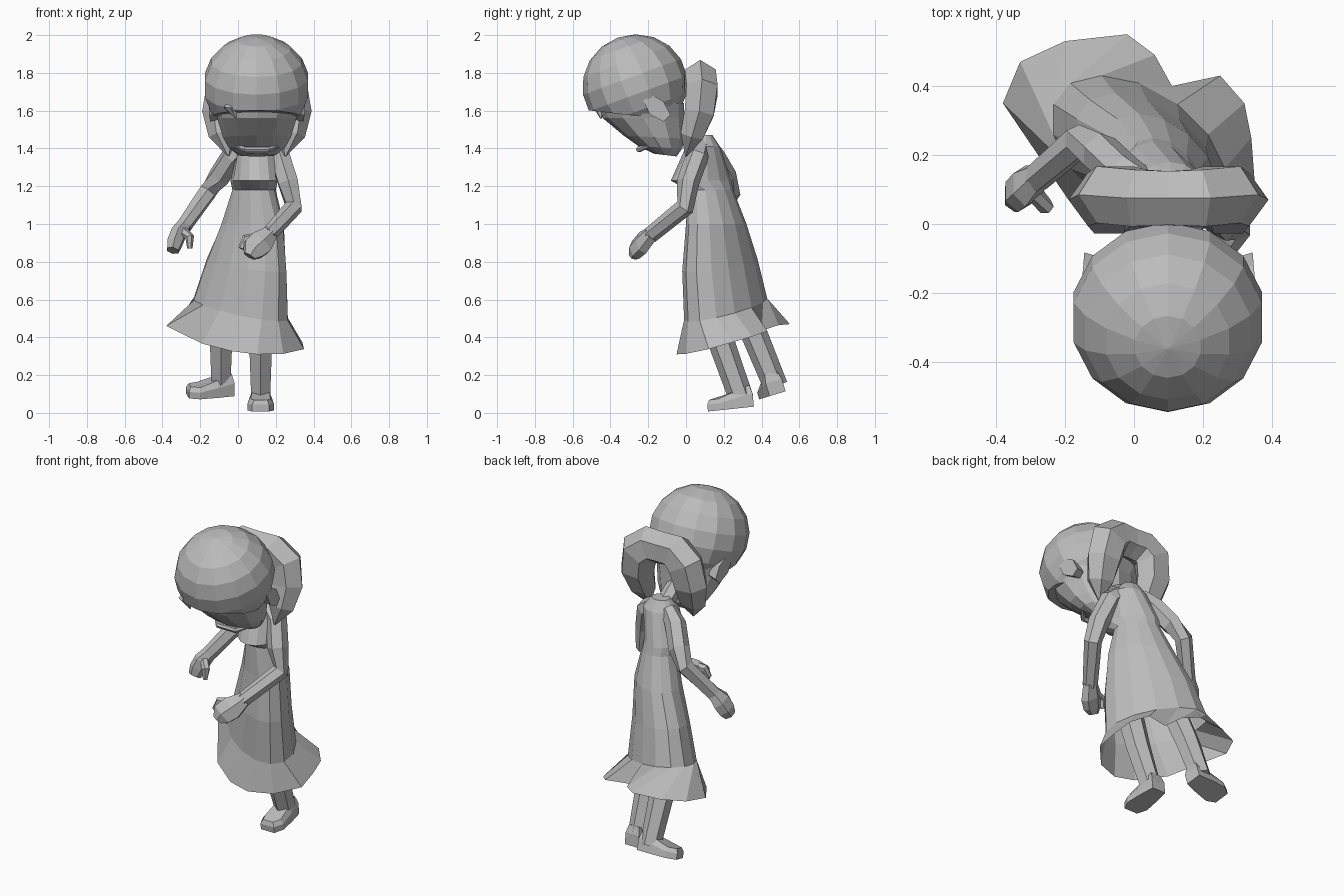
import bpy, bmesh
from math import cos, sin, pi, radians, sqrt
from mathutils import Vector, Matrix

cube = bpy.data.objects.get("Cube")
if cube:
    bpy.data.objects.remove(cube, do_unlink=True)

grey = bpy.data.materials.new("plain grey")
grey.use_nodes = True
grey.diffuse_color = (0.5, 0.5, 0.5, 1)
grey.node_tree.nodes["Principled BSDF"].inputs["Base Color"].default_value = (0.5, 0.5, 0.5, 1)
MID = 0.1  # x of the head's centre plane


def finish(name, bm):
    bmesh.ops.recalc_face_normals(bm, faces=bm.faces)
    mesh = bpy.data.meshes.new(name)
    bm.to_mesh(mesh)
    bm.free()
    mesh.materials.append(grey)
    obj = bpy.data.objects.new(name, mesh)
    bpy.context.scene.collection.objects.link(obj)
    return obj


def loft(name, rings, cap_start=True, cap_end=True):
    """Skin a list of equal-length rings of points."""
    bm = bmesh.new()
    rows = [[bm.verts.new(p) for p in ring] for ring in rings]
    n = len(rows[0])
    for a, b in zip(rows, rows[1:]):
        for i in range(n):
            j = (i + 1) % n
            bm.faces.new((a[i], a[j], b[j], b[i]))
    if cap_start:
        bm.faces.new(rows[0])
    if cap_end:
        bm.faces.new(rows[-1])
    return finish(name, bm)


def tube(name, path, sizes, side=(1, 0, 0), sides=6):
    """Loft along a path; each size is (half width along side, half depth)."""
    pts = [Vector(p) for p in path]
    rings = []
    for i, p in enumerate(pts):
        d = (pts[min(i + 1, len(pts) - 1)] - pts[max(i - 1, 0)]).normalized()
        u = Vector(side)
        u = (u - d * u.dot(d)).normalized()
        v = d.cross(u)
        a, b = sizes[i]
        ang = [2 * pi * (k + 0.5) / sides for k in range(sides)]
        rings.append([p + u * a * cos(t) + v * b * sin(t) for t in ang])
    return loft(name, rings)


def span_ring(x0, x1, y0, y1, z, slope=0.0, skew=0.0, lean=0.0, n=14):
    """Oval ring given by its extents, tilted by slope and lean, skewed towards the right at the back."""
    cx, cy, ry = (x0 + x1) / 2, (y0 + y1) / 2, (y1 - y0) / 2
    rx = sqrt(((x1 - x0) / 2) ** 2 - (skew * ry) ** 2)
    ring = []
    for k in range(n):
        t = 2 * pi * k / n - pi / 2
        dy = ry * sin(t)
        dx = rx * cos(t) - skew * dy
        ring.append((cx + dx, cy + dy, z + slope * dy - lean * dx))
    return ring


# Dress: oval rings down to a tilted hem with one fold at the back
hem = [(0.1, -0.05), (0.24, 0.0), (0.35, 0.12), (0.34, 0.25), (0.32, 0.35), (0.25, 0.43),
       (0.11, 0.40), (0.06, 0.49), (-0.02, 0.55), (-0.2, 0.53), (-0.33, 0.47),
       (-0.38, 0.35), (-0.19, 0.07), (-0.03, -0.03)]
rings = [
    span_ring(0.05, 0.16, 0.05, 0.14, 1.47),
    span_ring(0.0, 0.21, 0.0, 0.18, 1.41),
    span_ring(-0.04, 0.21, -0.08, 0.24, 1.23, skew=0.2),
    span_ring(-0.03, 0.20, 0.01, 0.25, 1.18, skew=0.25),
    span_ring(-0.09, 0.245, 0.0, 0.32, 1.0, skew=0.4),
    span_ring(-0.17, 0.26, -0.02, 0.38, 0.78, 0.1, skew=0.5, lean=0.1),
    span_ring(-0.24, 0.27, -0.01, 0.43, 0.55, 0.18, skew=0.5, lean=0.15),
    [(x, y, min(0.47, 0.332 - 0.08 * x + 0.28 * y)) for x, y in hem],
]
loft("dress", rings, cap_end=False)

# Neck
tube("neck", [(MID, 0.1, 1.40), (MID, -0.08, 1.52)], [(0.05, 0.05)] * 2)

# Face: narrows down and back to the chin
loft("face", [
    span_ring(-0.14, 0.34, -0.47, -0.01, 1.64, n=12),
    span_ring(-0.11, 0.31, -0.44, -0.01, 1.56, n=12),
    span_ring(-0.08, 0.28, -0.33, -0.01, 1.46, -0.05, n=12),
    span_ring(-0.05, 0.25, -0.25, -0.02, 1.405, -0.05, n=12),
    span_ring(0.0, 0.20, -0.17, -0.05, 1.365, -0.12, n=12),
])
# Lower lip ledge
tube("lower_lip", [(-0.03, -0.18, 1.42), (0.04, -0.25, 1.395), (0.16, -0.25, 1.395), (0.23, -0.18, 1.42)],
     [(0.008, 0.008), (0.016, 0.016), (0.016, 0.016), (0.008, 0.008)], side=(0, 0, 1))

# Hair cap: faceted dome cut along the hairline
bm = bmesh.new()
bmesh.ops.create_uvsphere(bm, u_segments=14, v_segments=9, radius=1)
bm.transform(Matrix.Translation((0.098, -0.27, 1.735)) @ Matrix.Rotation(radians(20), 4, "X")
             @ Matrix.Diagonal((0.284, 0.28, 0.268, 1)))
cut = bmesh.ops.bisect_plane(bm, geom=bm.verts[:] + bm.edges[:] + bm.faces[:],
                             plane_co=(0, -0.5, 1.60), plane_no=(0, -0.12, -1), clear_outer=True)
rim = [e for e in cut["geom_cut"] if isinstance(e, bmesh.types.BMEdge)]
bmesh.ops.holes_fill(bm, edges=rim)
finish("hair_cap", bm)

# Fringe lock on the brow
tube("fringe_lock", [(0.01, -0.43, 1.66), (-0.04, -0.46, 1.61), (-0.01, -0.45, 1.56)],
     [(0.05, 0.03), (0.04, 0.03), (0.005, 0.005)])

# Ears and hanging tails, mirrored about the head's centre
for side, s in (("left", 1), ("right", -1)):
    tube(side + "_ear", [(MID + s * 0.19, -0.16, 1.615), (MID + s * 0.25, -0.155, 1.615)],
         [(0.075, 0.04), (0.09, 0.05)], side=(0, 1, -1))
    path = [(0.0, 0.075, 1.765), (0.085, 0.075, 1.765), (0.155, 0.085, 1.71), (0.18, 0.07, 1.59),
            (0.17, 0.03, 1.47), (0.15, 0.0, 1.36)]
    tube(side + "_hair_tail", [(MID + s * x, y, z) for x, y, z in path],
         [(0.09, 0.10), (0.095, 0.11), (0.095, 0.12), (0.09, 0.11), (0.07, 0.085), (0.005, 0.005)],
         side=(0, 1, 0))

# Arms with mitten hands and thumbs
arm_sizes = [(0.045, 0.045), (0.06, 0.06), (0.06, 0.06), (0.05, 0.05), (0.042, 0.044)]
tube("left_arm", [(0.15, 0.08, 1.42), (0.22, 0.06, 1.36), (0.265, 0.01, 1.22), (0.295, -0.005, 1.09),
                  (0.16, -0.19, 0.94)], arm_sizes)
tube("right_arm", [(0.04, 0.11, 1.42), (-0.03, 0.145, 1.36), (-0.10, 0.21, 1.25), (-0.16, 0.24, 1.17),
                   (-0.285, 0.13, 0.99)], arm_sizes)
hand_sizes = [(0.045, 0.04), (0.075, 0.045), (0.07, 0.04), (0.035, 0.025)]
tube("left_hand", [(0.17, -0.18, 0.95), (0.12, -0.23, 0.90), (0.08, -0.265, 0.865), (0.06, -0.28, 0.83)],
     hand_sizes, side=(0.7, 0, -0.7))
tube("left_thumb", [(0.11, -0.22, 0.93), (0.04, -0.24, 0.92), (0.015, -0.25, 0.87)],
     [(0.025, 0.025), (0.025, 0.025), (0.015, 0.015)], side=(0, 1, 0))
tube("right_hand", [(-0.28, 0.135, 1.0), (-0.315, 0.11, 0.95), (-0.335, 0.09, 0.90), (-0.345, 0.07, 0.86)],
     [(0.04, 0.042), (0.045, 0.065), (0.045, 0.06), (0.035, 0.04)])
tube("right_thumb", [(-0.29, 0.09, 0.96), (-0.255, 0.05, 0.93), (-0.255, 0.045, 0.87)],
     [(0.026, 0.026), (0.024, 0.024), (0.014, 0.014)], side=(0, 1, 0))

# Legs
leg_sizes = [(0.08, 0.08), (0.07, 0.07), (0.057, 0.065)]
tube("left_leg", [(0.13, 0.08, 0.75), (0.12, 0.185, 0.38), (0.12, 0.295, 0.07)], leg_sizes)
tube("right_leg", [(-0.03, 0.22, 0.80), (-0.09, 0.36, 0.42), (-0.09, 0.475, 0.14)], leg_sizes)


def foot(name, place, yaw, tilt):
    """Shoe pointing to -y, heel at the origin, then turned and tipped."""
    turn = Matrix.Translation(place) @ tilt @ Matrix.Rotation(yaw, 4, "Z")
    outline = [(0.045, 0.03), (0.06, -0.06), (0.07, -0.16), (0.045, -0.215)]
    outline += [(-x, y) for x, y in reversed(outline)]

    def top(y):
        return 0.06 + 0.3 * max(0.0, y + 0.16)

    levels = [[(x, y, 0) for x, y in outline],
              [(x, y, 0.6 * top(y)) for x, y in outline],
              [(0.75 * x, 0.9 * y - 0.01, top(y)) for x, y in outline]]
    loft(name, [[turn @ Vector(p) for p in ring] for ring in levels])


foot("left_foot", (0.12, 0.33, 0.03), 0, Matrix.Rotation(radians(6), 4, "X"))
foot("right_foot", (-0.055, 0.48, 0.10), radians(-80), Matrix.Rotation(radians(17), 4, "X"))
